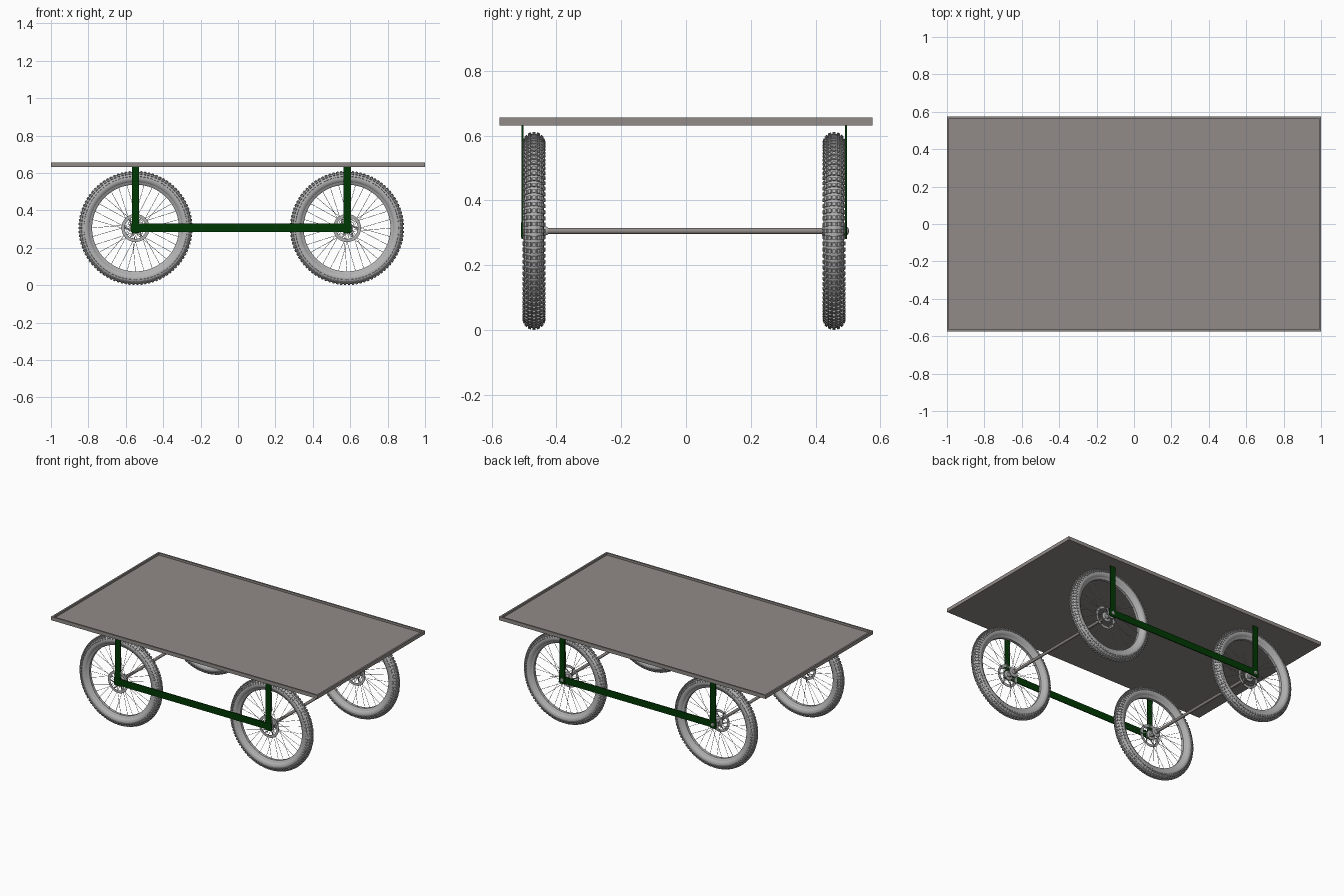
import bpy, bmesh, math
from mathutils import Matrix, Vector

if "Cube" in bpy.data.objects:
    bpy.data.objects.remove(bpy.data.objects["Cube"])

def material(name, c):
    m = bpy.data.materials.new(name)
    m.diffuse_color = (*c, 1)
    m.use_nodes = True
    m.node_tree.nodes["Principled BSDF"].inputs["Base Color"].default_value = m.diffuse_color
    return m

GREY = material("warm grey", (0.285, 0.26, 0.247))
GREEN = material("dark green", (0.0, 0.04, 0.001))
METAL = material("light grey", (0.45, 0.45, 0.45))

def finish(name, bm, mat, smooth=False):
    bmesh.ops.recalc_face_normals(bm, faces=bm.faces)
    me = bpy.data.meshes.new(name)
    bm.to_mesh(me)
    bm.free()
    me.materials.append(mat)
    ob = bpy.data.objects.new(name, me)
    bpy.context.collection.objects.link(ob)
    if smooth:
        bpy.ops.object.select_all(action='DESELECT')
        ob.select_set(True)
        bpy.context.view_layer.objects.active = ob
        bpy.ops.object.shade_smooth_by_angle(angle=math.radians(35))
    return ob

def add_box(bm, size, mat):
    bmesh.ops.create_cube(bm, size=1, matrix=mat @ Matrix.Diagonal((*size, 1)))

def add_rod(bm, a, b, r, seg=12):
    a, b = Vector(a), Vector(b)
    rot = (b - a).to_track_quat('Z', 'Y').to_matrix().to_4x4()
    bmesh.ops.create_cone(bm, cap_ends=True, segments=seg, radius1=r, radius2=r,
                          depth=(b - a).length, matrix=Matrix.Translation((a + b) / 2) @ rot)

def add_lathe(bm, profile, seg):
    """Closed (radius, y) profile spun round the y axis."""
    rings = [[bm.verts.new((r * math.cos(t), y, r * math.sin(t))) for r, y in profile]
             for t in (2 * math.pi * i / seg for i in range(seg))]
    n = len(profile)
    for i in range(seg):
        p, q = rings[i], rings[(i + 1) % seg]
        for j in range(n):
            k = (j + 1) % n
            bm.faces.new((p[j], p[k], q[k], q[j]))

def spin(t):
    return Matrix.Rotation(t, 4, 'Y')

ZC = 0.3055                      # axle height
XS = (-0.548, 0.583)             # axle positions
YS = (-0.469, 0.457)             # wheel centres
PLATE_Y = (-0.505, 0.493)        # side frames

# shallow tray deck: box with inset and lowered floor
bm = bmesh.new()
add_box(bm, (2, 1.15, 0.024), Matrix.Translation((0, 0, 0.643)))
bm.faces.ensure_lookup_table()
top = max(bm.faces, key=lambda f: f.calc_center_median().z)
bmesh.ops.inset_region(bm, faces=[top], thickness=0.016)
ext = bmesh.ops.extrude_face_region(bm, geom=[top])
bmesh.ops.translate(bm, vec=(0, 0, -0.014), verts=[v for v in ext['geom'] if isinstance(v, bmesh.types.BMVert)])
if top.is_valid:
    bm.faces.remove(top)
finish("deck_tray", bm, GREY)

# green side frames: two posts and a bar on each side
for side, y in zip(("front", "back"), PLATE_Y):
    bm = bmesh.new()
    for x in XS:
        add_box(bm, (0.04, 0.006, 0.352), Matrix.Translation((x, y, 0.456)))
    finish(side + "_posts", bm, GREEN)
    bm = bmesh.new()
    add_box(bm, (XS[1] - XS[0] + 0.05, 0.006, 0.046), Matrix.Translation((sum(XS) / 2, y - 0.001, 0.308)))
    finish(side + "_side_bar", bm, GREEN)

# axles
for side, x in zip(("left", "right"), XS):
    bm = bmesh.new()
    add_rod(bm, (x, YS[0], ZC), (x, YS[1], ZC), 0.0095, 20)
    finish(side + "_axle", bm, GREY, True)

# tyre carcass
R, r = 0.27, 0.0305
bm = bmesh.new()
add_lathe(bm, [(R + r * math.cos(2 * math.pi * i / 20), r * math.sin(2 * math.pi * i / 20)) for i in range(20)], 96)
tyre = finish("tyre", bm, METAL, True)

# tread blocks in straight rows across the tyre
bm = bmesh.new()
N = 90
for row in range(-3, 4):
    a = math.radians(row * 24)
    for i in range(N):
        t = 2 * math.pi * i / N
        place = spin(t) @ Matrix.Translation((R + 0.0325 * math.cos(a), 0.0325 * math.sin(a), 0)) \
            @ Matrix.Rotation(a, 4, 'Z')
        add_box(bm, (0.006, 0.009, 0.012), place)
tread = finish("tread_blocks", bm, METAL)

# rim
bm = bmesh.new()
add_lathe(bm, [(0.256, -0.021), (0.256, 0.021), (0.243, 0.018), (0.232, 0.009), (0.232, -0.009), (0.243, -0.018)], 96)
rim = finish("rim", bm, METAL, True)

# crossed spokes from both hub flanges
bm = bmesh.new()
for i in range(32):
    t = 2 * math.pi * i / 32
    s = 1 if i % 2 else -1
    d = 0.75 if (i // 2) % 2 else -0.75
    add_rod(bm, (0.027 * math.cos(t + d), 0.024 * s, 0.027 * math.sin(t + d)),
            (0.235 * math.cos(t), 0.004 * s, 0.235 * math.sin(t)), 0.0011, 6)
spokes = finish("spokes", bm, METAL)

# hub body with flanges and end nut on the inner side
bm = bmesh.new()
add_lathe(bm, [(0.004, -0.037), (0.014, -0.037), (0.014, -0.027), (0.032, -0.026), (0.032, -0.022), (0.016, -0.018),
               (0.016, 0.018), (0.032, 0.022), (0.032, 0.026), (0.014, 0.028), (0.014, 0.036), (0.011, 0.043),
               (0.004, 0.045)], 28)
add_rod(bm, (0, -0.038, 0), (0, 0.046, 0), 0.005, 12)
hub = finish("hub", bm, METAL, True)

# brake disc: ring with six slanted arms
bm = bmesh.new()
add_lathe(bm, [(0.058, -0.0345), (0.075, -0.0345), (0.075, -0.0325), (0.058, -0.0325)], 48)
add_lathe(bm, [(0.012, -0.0345), (0.026, -0.0345), (0.026, -0.0325), (0.012, -0.0325)], 24)
for i in range(6):
    add_box(bm, (0.04, 0.0019, 0.007), spin(i * math.pi / 3) @ Matrix.Translation((0.041, -0.0335, 0.006)) @ spin(0.35))
disc = finish("brake_disc", bm, METAL)

# four identical wheels sharing the meshes
parts = (tyre, tread, rim, spokes, hub, disc)
for ys, y in zip(("front", "back"), YS):
    for xs, x in zip(("left", "right"), XS):
        for part in parts:
            c = part.copy()
            c.name = f"{ys}_{xs}_{part.name}"
            c.location = (x, y, ZC)
            bpy.context.collection.objects.link(c)
for part in parts:
    bpy.data.objects.remove(part)
